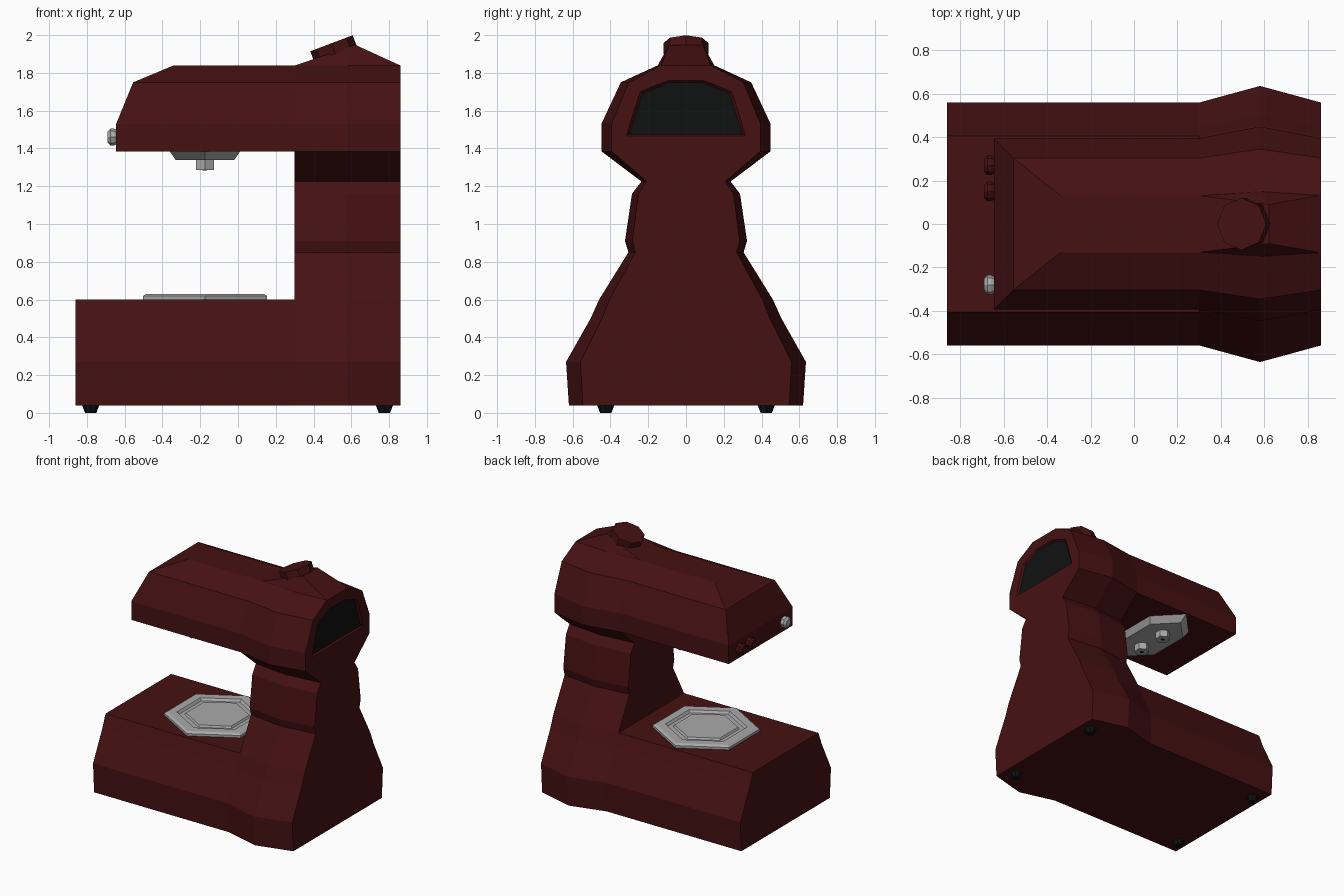
import bpy, bmesh, math
from mathutils import Matrix

if "Cube" in bpy.data.objects:
    bpy.data.objects.remove(bpy.data.objects["Cube"])


def material(name, col):
    m = bpy.data.materials.new(name)
    m.diffuse_color = (*col, 1)
    m.use_nodes = True
    m.node_tree.nodes["Principled BSDF"].inputs["Base Color"].default_value = m.diffuse_color
    return m


RED = material("dark_red", (0.06, 0.0055, 0.006))
GREY = material("steel_grey", (0.40, 0.40, 0.40))
BLACK = material("black", (0.005, 0.0055, 0.0055))


def finish(name, bm, mat):
    bmesh.ops.recalc_face_normals(bm, faces=bm.faces)
    me = bpy.data.meshes.new(name)
    bm.to_mesh(me)
    bm.free()
    me.materials.append(mat)
    ob = bpy.data.objects.new(name, me)
    bpy.context.collection.objects.link(ob)
    return ob


def turned(name, profile, n, mat, loc, tilt=0, sy=1):
    """Stack of n-sided rings (radius, height), capped at both ends."""
    bm = bmesh.new()
    rings = []
    for r, z in profile:
        rings.append([bm.verts.new((r * math.cos(math.pi / 2 + math.tau * i / n),
                                    sy * r * math.sin(math.pi / 2 + math.tau * i / n), z))
                      for i in range(n)])
    for a, b in zip(rings, rings[1:]):
        for i in range(n):
            j = (i + 1) % n
            bm.faces.new((a[i], a[j], b[j], b[i]))
    bm.faces.new(rings[0])
    bm.faces.new(rings[-1])
    bm.transform(Matrix.Translation(loc) @ Matrix.Rotation(tilt, 4, 'Y'))
    return finish(name, bm, mat)


def hull(name, points, mat):
    """Convex solid from points, each mirrored across y = 0."""
    bm = bmesh.new()
    for x, y, z in points:
        for s in (-1, 1):
            bm.verts.new((x, s * y, z))
    bmesh.ops.convex_hull(bm, input=bm.verts)
    bmesh.ops.dissolve_limit(bm, angle_limit=0.01, verts=bm.verts, edges=bm.edges)
    return finish(name, bm, mat)


# Body: C-shaped solid. Levels are (height, half width, x of the free end)
levels = [(.04, .62, -.86), (.27, .635, -.86), (.50, .505, -.86), (.60, .46, -.86),
          (.85, .305, 0), (.91, .323, 0), (1.16, .286, 0), (1.225, .236, 0),
          (1.385, .448, -.645), (1.53, .448, -.645), (1.75, .345, -.555), (1.84, .15, -.34)]
stations = [(None, .88), (.30, .88), (.58, 1), (.86, .88)]


def solid(i, k):
    return 0 <= i < 3 and 0 <= k < len(levels) - 1 and (i > 0 or k < 3 or k > 7)


bm = bmesh.new()
cache = {}


def vert(i, k, s):
    if (i, k, s) not in cache:
        z, w, tip = levels[k]
        x, f = stations[i]
        cache[i, k, s] = bm.verts.new((tip if x is None else x, s * w * f, z))
    return cache[i, k, s]


def bridge(a, b):
    bm.faces.new((vert(*a, -1), vert(*b, -1), vert(*b, 1), vert(*a, 1)))


for i in range(3):
    for k in range(len(levels) - 1):
        if not solid(i, k):
            continue
        for s in (-1, 1):
            bm.faces.new([vert(a, b, s) for a, b in
                          ((i, k), (i + 1, k), (i + 1, k + 1), (i, k + 1))])
        if not solid(i - 1, k):
            bridge((i, k), (i, k + 1))
        if not solid(i + 1, k):
            bridge((i + 1, k), (i + 1, k + 1))
        if not solid(i, k - 1):
            bridge((i, k), (i + 1, k))
        if not solid(i, k + 1):
            bridge((i, k + 1), (i + 1, k + 1))
body = finish("body", bm, RED)

# Shallow bevelled recess in the end of the head, with a black panel in it
outer = [(.33, 1.455), (.255, 1.71), (.095, 1.77)]
inner = [(.30, 1.475), (.23, 1.69), (.085, 1.75)]
cutter = hull("recess_cutter", [(.875, y, z) for y, z in outer] +
              [(.845, y, z) for y, z in inner], RED)
cutter.hide_render = True
cutter.hide_viewport = False
cutter.display_type = 'WIRE'
mod = body.modifiers.new("recess", 'BOOLEAN')
mod.operation = 'DIFFERENCE'
mod.solver = 'EXACT'
mod.object = cutter
bpy.context.view_layer.objects.active = body
bpy.ops.object.modifier_apply(modifier=mod.name)
bpy.data.objects.remove(cutter)
hull("end_panel", [(x, y, z) for x in (.842, .849) for y, z in inner], BLACK)

# Hump on top of the head and its tilted dial
hull("top_hump", [(.30, .13, 1.839), (.58, .15, 1.839), (.86, .132, 1.839),
                  (.622, .09, 1.948)], RED)
turned("top_dial", [(.12, -.01), (.12, .05)], 8, RED, (.5125, 0, 1.91), math.radians(-20.7))

# Feet
for x in (-.78, .775):
    for y in (-.425, .425):
        turned("foot", [(.03, 0), (.046, .042)], 8, BLACK, (x, y, 0))

# Drip tray
turned("drip_tray", [(.38, 0), (.38, .018), (.36, .03), (.29, .03), (.275, .012),
                     (.235, .012), (.225, .026)], 6, GREY, (-.175, 0, .60))

# Brew head with two spouts
turned("brew_head", [(.18, 1.34), (.217, 1.387)], 6, GREY, (-.175, 0, 0), sy=1.8)
for y in (-.12, .12):
    turned("spout", [(.055, 1.287), (.055, 1.342)], 6, GREY, (-.175, y, 0))
    turned("spout_hole", [(.014, 1.284), (.014, 1.289)], 6, BLACK, (-.175, y, 0))

# Control knob and two buttons on the free end of the head
for name, y, mat in (("control_knob", -.28, GREY), ("button", .15, RED), ("button", .27, RED)):
    turned(name, [(.034, -.01), (.045, .012), (.045, .03), (.028, .045)], 8, mat,
           (-.645, y, 1.46), -math.pi / 2)
